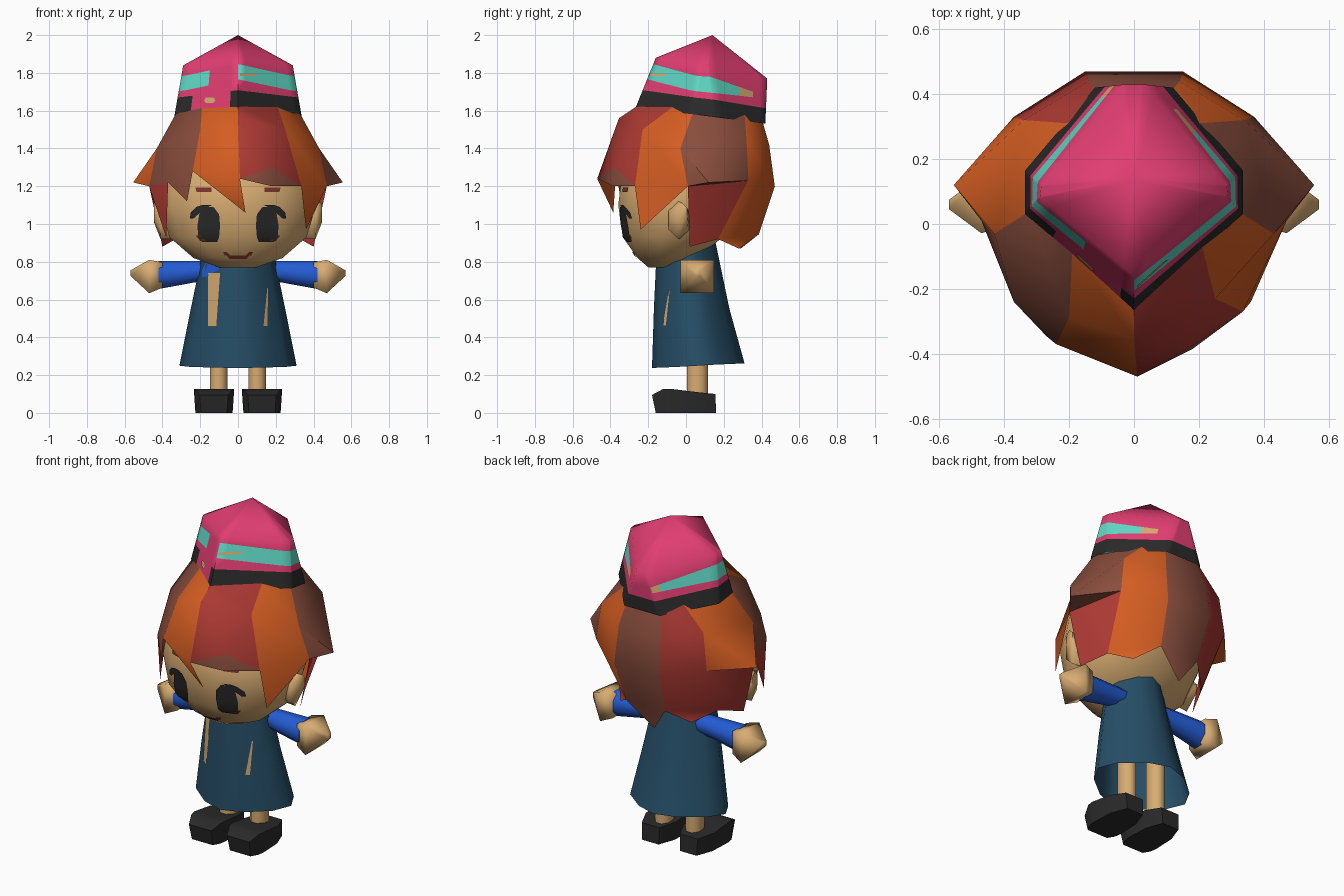
import bpy, bmesh, math
from mathutils import Vector
from mathutils.bvhtree import BVHTree

if "Cube" in bpy.data.objects:
    bpy.data.objects.remove(bpy.data.objects["Cube"])


def lin(c):
    c /= 255
    return c / 12.92 if c < 0.04045 else ((c + 0.055) / 1.055) ** 2.4


COLOURS = dict(pink=(226, 62, 114), turquoise=(96, 218, 198), black=(42, 42, 42),
               orange=(212, 93, 34), brown=(137, 77, 61), red=(172, 57, 51),
               skin=(216, 172, 114), teal=(38, 78, 103), blue=(36, 92, 212),
               dark_red=(122, 52, 42))
MATS = {}
for key, rgb in COLOURS.items():
    MATS[key] = bpy.data.materials.new(key)
    MATS[key].diffuse_color = (*[lin(c) for c in rgb], 1)


def build(name, verts, faces, mats, idx=None, angle=40, recalc=True):
    me = bpy.data.meshes.new(name)
    me.from_pydata([tuple(v) for v in verts], [], faces)
    for m in mats:
        me.materials.append(MATS[m])
    if idx:
        for p, i in zip(me.polygons, idx):
            p.material_index = i
    if recalc:
        bm = bmesh.new()
        bm.from_mesh(me)
        bmesh.ops.recalc_face_normals(bm, faces=bm.faces)
        bm.to_mesh(me)
        bm.free()
    ob = bpy.data.objects.new(name, me)
    bpy.context.collection.objects.link(ob)
    bpy.ops.object.select_all(action='DESELECT')
    ob.select_set(True)
    bpy.context.view_layer.objects.active = ob
    bpy.ops.object.shade_smooth_by_angle(angle=math.radians(angle))
    return ob


def loft(name, rings, mat, caps=(True, True), angle=40):
    n = len(rings[0])
    verts = [v for r in rings for v in r]
    faces = [(k * n + i, k * n + (i + 1) % n, (k + 1) * n + (i + 1) % n, (k + 1) * n + i)
             for k in range(len(rings) - 1) for i in range(n)]
    if caps[0]:
        faces.append(tuple(range(n))[::-1])
    if caps[1]:
        faces.append(tuple(range(len(verts) - n, len(verts))))
    return build(name, verts, faces, [mat], angle=angle)


def oval(z, rx, ry, cy, n=16, cx=0, tilt=0, power=2, phase=0.5):
    """Horizontal ring; a power below 2 pulls it towards a diamond."""
    def bend(v):
        return math.copysign(abs(v) ** (2 / power), v)
    pts = [2 * math.pi * (i + phase) / n for i in range(n)]
    return [(cx + rx * bend(math.cos(a)), cy + ry * bend(math.sin(a)), z + tilt * math.sin(a))
            for a in pts]


def x_ring(x, cy, cz, ry, rz, n, phase=0.5):
    return [(x, cy + ry * math.cos(2 * math.pi * (i + phase) / n),
             cz + rz * math.sin(2 * math.pi * (i + phase) / n)) for i in range(n)]


def plate(name, target, rows, mat, cols=6, lift=0.007):
    """Thin painted detail: rows of (z, x0, x1) dropped onto the front of a part."""
    bm = bmesh.new()
    bm.from_mesh(target.data)
    tree = BVHTree.FromBMesh(bm)
    bm.free()
    verts = []
    for z, x0, x1 in rows:
        for c in range(cols + 1):
            p = Vector((x0 + (x1 - x0) * c / cols, -2, z))
            hit = tree.ray_cast(p, Vector((0, 1, 0)))[0]
            verts.append((p.x, (hit.y if hit else -0.2) - lift, z))
    w = cols + 1
    faces = [(r * w + c, r * w + c + 1, (r + 1) * w + c + 1, (r + 1) * w + c)
             for r in range(len(rows) - 1) for c in range(cols)]
    return build(name, verts, faces, [mat], recalc=False)


# Head
head = loft("head", [oval(*r) for r in [
    (0.77, 0.10, 0.08, -0.12), (0.82, 0.24, 0.16, -0.10), (0.93, 0.37, 0.27, -0.07),
    (1.10, 0.42, 0.335, -0.03), (1.27, 0.40, 0.335, -0.01), (1.45, 0.25, 0.22, 0.05)]],
    "skin", angle=60)

# Face details and ears
for s, side in ((1, "right"), (-1, "left")):
    def rows(data):
        return [(z, *sorted((s * a, s * b))) for z, a, b in data]
    plate("eye_" + side, head, rows([(0.905, 0.11, 0.19), (0.93, 0.10, 0.21), (0.99, 0.095, 0.215),
          (1.05, 0.10, 0.205), (1.09, 0.13, 0.19)]), "black")
    plate("lash_" + side, head, rows([(1.03, 0.235, 0.255), (1.06, 0.20, 0.25),
          (1.09, 0.16, 0.22), (1.10, 0.14, 0.19)]), "black", 3, 0.009)
    plate("iris_" + side, head, rows([(0.91, 0.17, 0.20), (0.94, 0.19, 0.225)]),
          "dark_red", 2, 0.009)
    plate("eyebrow_" + side, head, rows([(1.17, 0.14, 0.22), (1.192, 0.14, 0.225)]), "dark_red", 3)
    plate("mouth_corner_" + side, head, rows([(0.832, 0.04, 0.07), (0.852, 0.06, 0.08)]),
          "dark_red", 2)
    loft("ear_" + side, [x_ring(s * x, y, z, ry, rz, 6) for x, y, z, ry, rz in [
        (0.33, -0.03, 1.0, 0.05, 0.08), (0.41, -0.04, 1.02, 0.06, 0.10),
        (0.445, -0.02, 1.06, 0.03, 0.05)]], "skin", angle=70)
plate("mouth", head, [(0.815, -0.045, 0.045), (0.833, -0.06, 0.06)], "dark_red")

# Hair: nine coloured panels between seams of top, middle and low points
P = {}
seams = [
    ((0, -.25, 1.63), (0, -.355, 1.56), (.01, -.47, 1.24)),
    ((.21, -.07, 1.62), (.25, -.23, 1.50), (.335, -.27, 1.20)),
    ((.32, .04, 1.60), (.43, -.03, 1.40), (.47, .01, 1.20)),
    ((.20, .31, 1.58), (.34, .32, 1.45), (.37, .33, 1.23)),
    ((.11, .40, 1.56), (.14, .44, 1.42), (.15, .47, 1.20)),
    ((-.11, .40, 1.56), (-.14, .44, 1.42), (-.15, .47, 1.20)),
    ((-.20, .31, 1.58), (-.34, .32, 1.45), (-.37, .33, 1.23)),
    ((-.32, .04, 1.60), (-.43, -.03, 1.40), (-.47, .01, 1.20)),
    ((-.19, -.08, 1.62), (-.20, -.29, 1.50), (-.24, -.37, 1.28))]
for i, seam in enumerate(seams):
    for k, p in zip("tml", seam):
        P[k + str(i)] = p
P.update(f0=(.18, -.375, 1.30), f2=(.555, .12, 1.22), f6=(-.555, .12, 1.22), f7=(-.37, -.24, 1.22),
         h3=(.33, .17, .92), h4=(.13, .385, .945), h5=(-.13, .385, .945), h6=(-.33, .17, .92),
         a0=(.18, -.385, 1.20), a1=(.36, -.24, .97), a2=(.40, .02, .88), a3=(.24, .28, .87),
         a4=(-.03, .345, .80), a5=(-.24, .29, .87), a6=(-.40, .02, .88),
         a7=(-.38, -.20, .93), b7=(-.27, -.345, 1.12), a8=(.04, -.385, 1.06))
panels = ["red", "orange", "brown", "orange", "brown", "red", "orange", "brown", "orange"]
hair = []
for i, col in enumerate(panels):
    j = (i + 1) % 9
    t, m, l, t2, m2, l2 = [k + str(n) for n in (i, j) for k in "tml"]
    f = "f%d" % i
    hair.append(((t, m, m2, t2), col))
    if f in P:                                  # panel flares outward
        hair += [((m, l, f), col), ((m, f, m2), col), ((f, l2, m2), col)]
    else:
        hair.append(((m, l, l2, m2), col))
    if i in (3, 4, 5):                          # long locks at the back
        h, h2, a = "h%d" % i, "h%d" % j, "a%d" % i
        hair += [((l, h, h2, l2), col), ((h, a, h2), col)]
    elif i in (1, 8):                           # fringe points
        hair.append(((l, "a%d" % i, l2), col))
hair += [(("l0", "a0", "f0"), "brown"), (("f0", "a0", "l1"), "brown"),
         (("l2", "a2", "h3", "l3"), "red"), (("l2", "l3", "f2"), "brown"),
         (("l6", "h6", "a6", "l7"), "red"), (("l6", "l7", "f6"), "orange"),
         (("l7", "a7", "f7"), "red"), (("f7", "b7", "l8"), "brown")]
names = list(P)
hair_mats = ["orange", "brown", "red"]
build("hair", P.values(), [tuple(names.index(n) for n in f) for f, c in hair], hair_mats,
      [hair_mats.index(c) for f, c in hair], 50, recalc=False)

# Hat: seven-sided rim rising to a diamond crown, with dark band and tapering stripe
rim = [(0, -.265), (.335, .03), (.335, .165), (.12, .42), (-.12, .42), (-.335, .165), (-.335, .03)]
crown = [(0, -.16, 1.88), (.29, .08, 1.84), (.285, .12, 1.84), (.03, .43, 1.77),
         (-.03, .43, 1.77), (-.285, .12, 1.84), (-.29, .08, 1.84)]
SUB = 8
lows, highs = [], []
for i in range(7):
    for k in range(SUB):
        x, y = Vector(rim[i]).lerp(Vector(rim[(i + 1) % 7]), k / SUB)
        lows.append(Vector((x, y, 1.62 - 0.13 * (y + 0.265))))
        highs.append(Vector(crown[i]).lerp(Vector(crown[(i + 1) % 7]), k / SUB))
n = len(lows)
verts, faces, idx = [], [], []
for level in range(5):
    for a, b in zip(lows, highs):
        taper = max(0, (a.y - 0.165) / 0.255) * (1 if a.x > 0 else 0.7)
        rise = max(0, -a.y) * 0.35
        t = (0, 0.34, 0.47 + rise + 0.08 * taper, 0.78 + rise - 0.17 * taper, 1)[level]
        verts.append(a.lerp(b, t))
verts.append(Vector((0, 0.14, 2.0)))
for level in range(5):
    for i in range(n):
        j = (i + 1) % n
        c = (lows[i] + lows[j]) / 2
        mat = 0
        if level == 0 and not (-0.24 < c.x < -0.05 and c.y < 0):
            mat = 1
        if level == 2 and not (-0.15 < c.x < 0 and c.y < 0) and c.y < (0.37 if c.x > 0 else 0.41):
            mat = 3 if c.y > (0.28 if c.x > 0 else 0.38) else 2
        if level < 4:
            faces.append((level * n + i, level * n + j, (level + 1) * n + j, (level + 1) * n + i))
        else:
            faces.append((level * n + i, level * n + j, 5 * n))
        idx.append(mat)
hat = build("hat", verts, faces, ["pink", "black", "turquoise", "skin"], idx, 80)
plate("hat_badge", hat, [(1.64, -.17, -.13), (1.655, -.18, -.12), (1.67, -.17, -.13)], "skin", 2, 0.006)
plate("hat_fleck", hat, [(1.783, .01, .11), (1.797, .01, .09)], "skin", 2, 0.005)

# Dress, open underneath
dress = loft("dress", [oval(z, rx, ry, cy, 12, 0, tilt, 1.55, 0) for z, rx, ry, cy, tilt in [
    (0.25, .31, .245, .065, .012), (0.55, .25, .20, .03, 0), (0.89, .18, .155, 0, .02)]],
    "teal", (False, True), 75)
plate("dress_panel_left", dress, [(.46, -.16, -.115), (.74, -.16, -.095)], "skin", 2)
plate("dress_panel_right", dress, [(.46, .135, .155), (.66, .155, .16)], "skin", 1)
plate("collar_patch", dress, [(.72, -.19, -.17), (.76, -.19, -.10), (.81, -.17, -.09)], "blue", 3)

# Arms, legs and shoes
for s, side in ((1, "right"), (-1, "left")):
    loft("sleeve_" + side, [x_ring(s * x, .055, z, r, r, 8) for x, z, r in [
        (0.10, .755, .055), (0.23, .748, .062), (0.42, .73, .08)]], "blue", angle=60)
    loft("hand_" + side, [x_ring(s * x, .06, z, r, r, 4) for x, z, r in [
        (0.40, .73, .095), (0.47, .722, .125), (0.57, .74, .02)]], "skin", angle=100)
    loft("leg_" + side, [oval(z, .05, .06, .06, 8, s * .102) for z in (.08, .45)], "skin", angle=60)
    # shoe: cross-sections from heel to toe, widest near the middle
    shoe = []
    for y, y_low, half, z1 in [(.155, .16, .06, .10), (.06, .06, .10, .11), (-.08, -.08, .107, .127),
                               (-.12, -.12, .10, .127), (-.18, -.16, .075, .095)]:
        cx = s * .127
        shoe.append([(cx - half * .92, y_low, 0), (cx + half * .92, y_low, 0),
                     (cx + half, y, z1), (cx - half, y, z1)])
    loft("shoe_" + side, shoe, "black", angle=60)

for m in bpy.data.materials:
    if m.users and not m.is_grease_pencil:
        m.use_nodes = True
        m.node_tree.nodes["Principled BSDF"].inputs["Base Color"].default_value = m.diffuse_color
